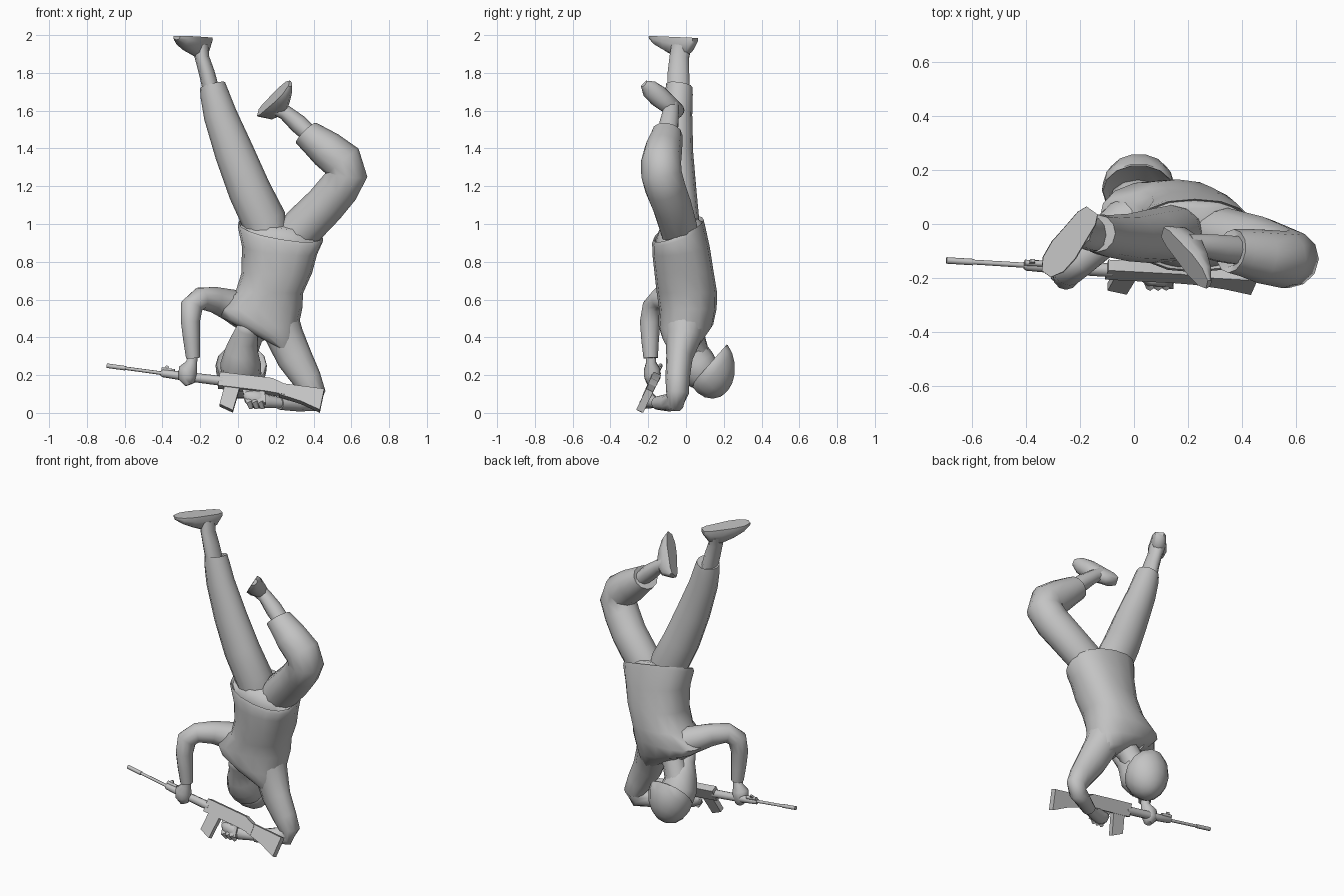
import bpy, bmesh, math
from mathutils import Vector as V

grey = bpy.data.materials.new("plain grey")
grey.diffuse_color = (0.55, 0.55, 0.55, 1)


def finish(name, bm, angle=40):
    bmesh.ops.recalc_face_normals(bm, faces=bm.faces)
    me = bpy.data.meshes.new(name)
    bm.to_mesh(me)
    bm.free()
    ob = bpy.data.objects.new(name, me)
    bpy.context.collection.objects.link(ob)
    me.materials.append(grey)
    bpy.ops.object.select_all(action='DESELECT')
    ob.select_set(True)
    bpy.context.view_layer.objects.active = ob
    bpy.ops.object.shade_smooth_by_angle(angle=math.radians(angle))
    return ob


def skin(name, rings, angle=40):
    """Join equal-length rings of points into a capped skin."""
    bm = bmesh.new()
    rs = [[bm.verts.new(p) for p in r] for r in rings]
    n = len(rs[0])
    for a, b in zip(rs, rs[1:]):
        for i in range(n):
            j = (i + 1) % n
            bm.faces.new((a[i], a[j], b[j], b[i]))
    bm.faces.new(rs[0])
    bm.faces.new(rs[-1])
    return finish(name, bm, angle)


def tube(name, rows, sides=12, depth=(0, 1, 0), angle=60):
    """Rows are x, y, z, half width, half depth; rings face along the path."""
    pts = [V(r[:3]) for r in rows]
    rings = []
    for i, r in enumerate(rows):
        t = (pts[min(i + 1, len(pts) - 1)] - pts[max(i - 1, 0)]).normalized()
        u = V(depth)
        u = (u - t * u.dot(t)).normalized()
        v = t.cross(u)
        rings.append([pts[i] + v * r[3] * math.cos(k * math.tau / sides)
                      + u * r[4] * math.sin(k * math.tau / sides) for k in range(sides)])
    return skin(name, rings, angle)


def level_rings(rows, sides=16):
    """Horizontal rings x, y, z, rx, ry sheared by a slope in x and y."""
    def pw(c):
        return math.copysign(abs(c) ** 0.85, c)
    out = []
    for x, y, z, rx, ry, sx, sy in rows:
        ring = []
        for k in range(sides):
            a = k * math.tau / sides
            dx, dy = rx * pw(math.cos(a)), ry * pw(math.sin(a))
            ring.append(V((x + dx, y + dy, z + sx * dx + sy * dy)))
        out.append(ring)
    return out


def foot(name, heel, toe, ankle):
    heel, toe, ankle = V(heel), V(toe), V(ankle)
    length = toe - heel
    d = length.normalized()
    up = ankle - heel
    up = (up - d * up.dot(d)).normalized()
    side = d.cross(up)
    rings = []
    for t, h, w in ((0, .03, .025), (.12, .085, .04), (.36, .11, .046),
                    (.62, .082, .053), (.85, .05, .046), (1, .02, .02)):
        c = heel + length * t
        rings.append([c + side * w * s + up * h * k for s, k in
                      ((-1, 0), (1, 0), (1.05, .35), (.7, .85), (0, 1), (-.7, .85), (-1.05, .35))])
    skin(name, rings, 50)


# Shirt, open at the hem, and pelvis inside it
skin("shirt", level_rings([
    (.22, -.03, .90, .17, .10, -.17, .3),
    (.225, -.04, .972, .222, .132, -.17, .4),
    (.225, -.04, .95, .226, .139, -.17, .36),
    (.22, -.026, .86, .199, .152, -.1, .12),
    (.205, -.01, .74, .187, .156, 0, .05),
    (.165, .005, .635, .18, .16, 0, 0),
    (.105, .01, .55, .235, .152, 0, 0),
    (.115, -.002, .468, .20, .146, -.17, 0),
    (.16, -.016, .405, .15, .112, -.3, 0),
    (.21, -.02, .35, .09, .075, -.5, 0)]), 55)
skin("pelvis", level_rings([
    (.22, -.03, .86, .18, .12, -.1, .12),
    (.222, -.037, .955, .21, .127, -.17, .38),
    (.225, -.04, 1.0, .12, .10, -.1, .25)], 14), 55)

# Straight leg
tube("straight_trouser_leg", [
    (.17, -.03, .90, .10, .10), (.138, -.035, 1.02, .118, .105), (.06, -.045, 1.18, .113, .10),
    (-.02, -.05, 1.38, .104, .088), (-.095, -.045, 1.58, .088, .078), (-.125, -.038, 1.69, .076, .074),
    (-.135, -.035, 1.735, .068, .07), (-.13, -.035, 1.71, .05, .06)])
tube("straight_ankle", [
    (-.135, -.04, 1.68, .045, .064), (-.165, -.04, 1.80, .042, .06),
    (-.19, -.036, 1.88, .038, .054), (-.2, -.025, 1.94, .045, .055)], 10)
foot("straight_foot", (-.155, .05, 1.985), (-.325, -.185, 1.995), (-.2, -.02, 1.85))

# Bent leg
tube("bent_trouser_leg", [
    (.27, -.03, .90, .09, .09), (.34, -.04, .98, .112, .10), (.46, -.075, 1.10, .108, .105),
    (.535, -.11, 1.19, .107, .108), (.578, -.13, 1.265, .108, .108), (.555, -.132, 1.33, .108, .106),
    (.47, -.12, 1.395, .10, .10), (.40, -.105, 1.45, .084, .088),
    (.36, -.10, 1.482, .076, .082), (.38, -.10, 1.47, .05, .05)])
tube("bent_ankle", [
    (.40, -.10, 1.455, .045, .055), (.32, -.09, 1.53, .05, .052),
    (.25, -.08, 1.59, .04, .045), (.20, -.08, 1.62, .045, .045)], 10)
foot("bent_foot", (.105, -.03, 1.59), (.27, -.225, 1.745), (.25, -.07, 1.595))

# Raised arm
tube("raised_sleeve", [
    (.04, .03, .53, .095, .095), (-.05, .0, .575, .083, .085), (-.13, -.07, .60, .068, .068),
    (-.20, -.14, .605, .06, .058), (-.245, -.175, .565, .06, .056), (-.252, -.19, .48, .05, .054),
    (-.245, -.19, .38, .044, .046), (-.238, -.187, .29, .037, .038)])
tube("raised_hand", [
    (-.238, -.187, .32, .024, .026), (-.245, -.185, .265, .03, .028), (-.265, -.18, .23, .05, .045),
    (-.268, -.178, .185, .048, .045), (-.255, -.18, .15, .025, .025)], 10)

# Supporting arm resting on its forearm
tube("support_sleeve", [
    (.21, .0, .50, .11, .12), (.25, -.012, .40, .10, .095), (.30, -.035, .29, .094, .07),
    (.365, -.045, .18, .077, .064), (.40, -.045, .105, .064, .06), (.385, -.055, .062, .06, .05),
    (.31, -.095, .055, .047, .046), (.22, -.15, .052, .036, .04)])
tube("support_hand", [
    (.23, -.145, .052, .028, .03), (.16, -.18, .06, .035, .035),
    (.10, -.20, .07, .05, .035), (.055, -.205, .085, .035, .025), (.035, -.20, .10, .015, .015)], 10)
for k in range(3):
    tube("support_finger", [(.11 - .03 * k, -.205, .07, .018, .018), (.12 - .03 * k, -.23, .055, .018, .018),
                            (.13 - .03 * k, -.215, .025, .012, .012)], 6, (1, 0, 0))

# Neck, and head with the chin pointing up and forward
tube("neck", [(.11, .01, .47, .085, .08), (.065, .03, .41, .07, .068), (.03, .05, .33, .075, .07)], 10)
tube("head", [
    (.055, -.105, .47, .03, .018), (.05, -.08, .445, .058, .04), (.035, -.025, .395, .07, .07),
    (.02, .015, .33, .088, .095), (.015, .05, .26, .108, .108), (.015, .09, .20, .105, .10),
    (.015, .12, .15, .06, .06)], 12)

# Helmet dome with a rim, crown pointing down and back
axis = V((0, .56, -.83))
base = V((.017, .125, .252))
rings = []
for d, s in ((.015, .85), (-.005, .97), (0, 1), (.05, .97), (.10, .83), (.14, .6), (.165, .32), (.172, .08)):
    rings.append([base + axis * d * .96 + V((.136 * s * math.cos(a), 0, 0))
                  + V((0, .66, .75)) * .148 * s * math.sin(a)
                  for a in (k * math.tau / 14 for k in range(14))])
skin("helmet", rings, 50)

# Rifle: s runs from muzzle to stock, h is up, n is across
origin = V((-.695, -.135, .25))
along = V((.985, -.06, -.135)).normalized()
up = V((.13, .42, .88))
up = (up - along * up.dot(along)).normalized()
across = along.cross(up)


def gun(s, h, n=0):
    return origin + along * s + up * h + across * n


def plate(name, outline, half):
    skin(name, [[gun(s, h, n) for s, h in outline] for n in (-half, half)], 30)


def rod(name, stations):
    tube(name, [(*gun(s, h), r, r) for s, h, r in stations], 8)


rod("barrel", [(0, 0, .012), (.1, 0, .012), (.101, 0, .009), (.40, 0, .010)])
rod("handguard", [(.29, 0, .014), (.30, 0, .02), (.42, 0, .024), (.62, .003, .026)])
plate("front_sight", [(.295, 0), (.335, 0), (.325, .045), (.31, .045)], .006)
rod("gas_tube", [(.29, .022, .011), (.36, .022, .011)])
plate("receiver", [(.60, .045), (.88, .05), (.96, .022), (.96, -.035), (.86, -.03), (.60, -.035)], .022)
plate("magazine", [(.635, -.03), (.715, -.03), (.70, -.165), (.625, -.14)], .016)
plate("pistol_grip", [(.80, -.02), (.85, -.02), (.865, -.095), (.825, -.10)], .014)
plate("trigger_guard", [(.73, -.03), (.80, -.03), (.79, -.055), (.74, -.055)], .006)
plate("stock", [(.93, .028), (1.16, .03), (1.155, -.095), (1.05, -.06), (.93, -.037)], .02)
